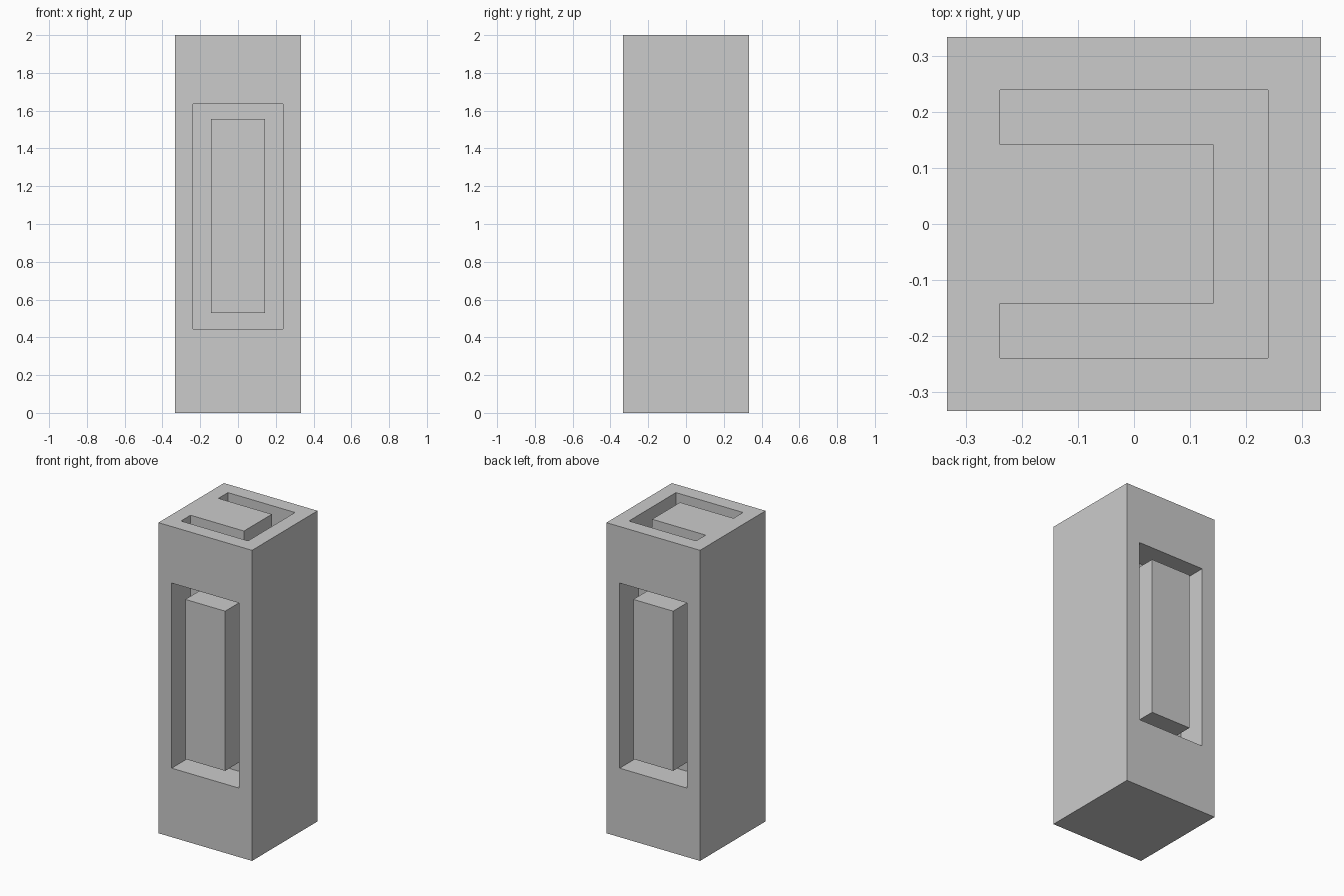
import bpy

if "Cube" in bpy.data.objects:
    bpy.data.objects.remove(bpy.data.objects["Cube"])

HALF = 1 / 3          # half width of the square pillar
OUT, INN = 0.239, 0.142   # outer and inner half widths of the grooves
DEPTH = 0.19          # groove depth
EPS = 0.05            # cutter overshoot


def box(name, lo, hi):
    """Axis-aligned box between two corners."""
    bpy.ops.mesh.primitive_cube_add(size=1, location=[(a + b) / 2 for a, b in zip(lo, hi)])
    ob = bpy.context.object
    ob.name = name
    ob.scale = [b - a for a, b in zip(lo, hi)]
    bpy.ops.object.transform_apply(location=True, rotation=False, scale=True)
    return ob


def subtract(ob, cutter):
    """Cut one object out of another and discard the cutter."""
    cutter.hide_render = True
    mod = ob.modifiers.new("cut", 'BOOLEAN')
    mod.operation = 'DIFFERENCE'
    mod.solver = 'EXACT'
    mod.object = cutter
    bpy.context.view_layer.objects.active = ob
    bpy.ops.object.modifier_apply(modifier=mod.name)
    bpy.data.objects.remove(cutter)


def cut_groove(body, outer, island):
    """Sink a pocket into the body, leaving an island standing flush."""
    cutter = box("groove_cutter", *outer)
    subtract(cutter, box("island_cutter", *island))
    subtract(body, cutter)


# Main pillar
pillar = box("pillar", (-HALF, -HALF, 0), (HALF, HALF, 2))

# Framed panel on the front and back
for s in (-1, 1):
    y0, y1 = sorted((s * (HALF - DEPTH), s * (HALF + EPS)))
    cut_groove(pillar,
               ((-OUT, y0, 0.444), (OUT, y1, 1.636)),
               ((-INN, y0 - EPS, 0.529), (INN, y1 + EPS, 1.557)))

# C-shaped groove in the top, open towards -x
cut_groove(pillar,
           ((-OUT, -OUT, 2 - DEPTH), (OUT, OUT, 2 + EPS)),
           ((-OUT - EPS, -INN, 2 - DEPTH - EPS), (INN, INN, 2 + 2 * EPS)))
